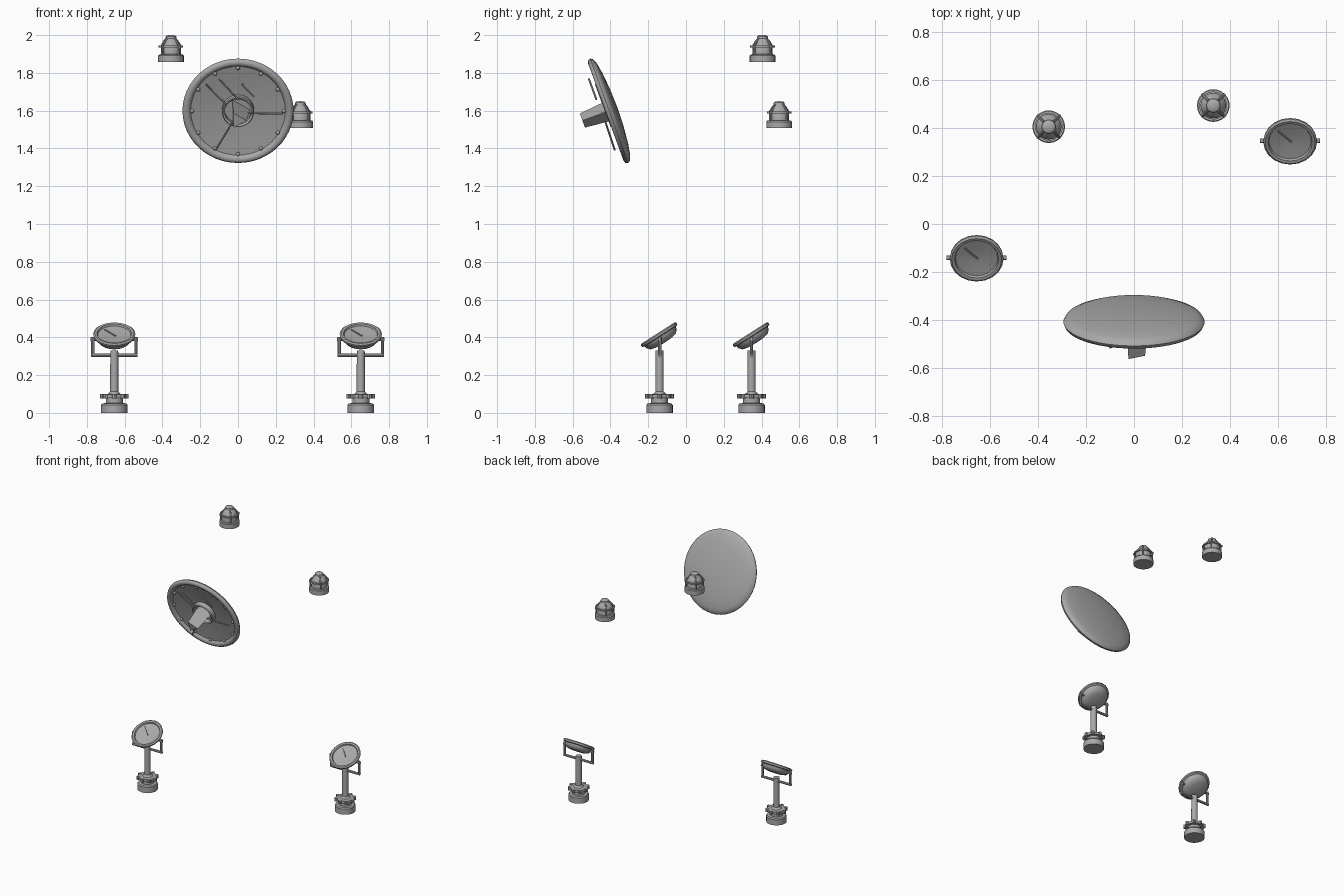
import bpy, bmesh, math
from mathutils import Matrix, Vector

cube = bpy.data.objects.get("Cube")
if cube:
    bpy.data.objects.remove(cube, do_unlink=True)

GREY = (0.4, 0.4, 0.4, 1)
metal = bpy.data.materials.new("plain_grey")
metal.use_nodes = True
metal.diffuse_color = GREY
metal.node_tree.nodes["Principled BSDF"].inputs["Base Color"].default_value = GREY


def finish(name, bm, frame, angle=35):
    """Turn a bmesh into a shaded, placed object."""
    bmesh.ops.remove_doubles(bm, verts=bm.verts, dist=0.0002)
    bmesh.ops.recalc_face_normals(bm, faces=bm.faces)
    mesh = bpy.data.meshes.new(name)
    bm.to_mesh(mesh)
    bm.free()
    mesh.materials.append(metal)
    ob = bpy.data.objects.new(name, mesh)
    bpy.context.collection.objects.link(ob)
    ob.matrix_world = frame
    bpy.ops.object.select_all(action='DESELECT')
    ob.select_set(True)
    bpy.context.view_layer.objects.active = ob
    bpy.ops.object.shade_smooth_by_angle(angle=math.radians(angle))
    return ob


def lathe(name, profile, frame, steps=24, angle=35):
    """Spin a (radius, height) profile about the local z axis."""
    bm = bmesh.new()
    verts = [bm.verts.new((r, 0, h)) for r, h in profile]
    edges = [bm.edges.new(pair) for pair in zip(verts, verts[1:])]
    bmesh.ops.spin(bm, geom=verts + edges, cent=(0, 0, 0), axis=(0, 0, 1),
                   angle=math.tau, steps=steps, use_merge=True)
    return finish(name, bm, frame, angle)


def add_rod(bm, a, b, r1, r2=None, sides=8):
    """Add a straight bar between two points."""
    a, b = Vector(a), Vector(b)
    turn = (b - a).to_track_quat('Z', 'Y').to_matrix().to_4x4()
    bmesh.ops.create_cone(bm, cap_ends=True, segments=sides, radius1=r1,
                          radius2=r1 if r2 is None else r2, depth=(b - a).length,
                          matrix=Matrix.Translation((a + b) / 2) @ turn)


def rods(name, pairs, r, frame, sides=8):
    bm = bmesh.new()
    for a, b in pairs:
        add_rod(bm, a, b, r, sides=sides)
    return finish(name, bm, frame)


def around(count, radius, height, start=0.0):
    for i in range(count):
        t = start + math.tau * i / count
        yield Vector((radius * math.cos(t), radius * math.sin(t), height))


# Large round dish, facing forward and a little down
dish = Matrix.Translation((0, -0.405, 1.6)) @ Matrix.Rotation(math.radians(110), 4, 'X')
lathe("dish_shell", [(0, -0.045), (0.1, -0.042), (0.2, -0.033), (0.26, -0.022),
                     (0.285, -0.012), (0.294, 0.002), (0.288, 0.016), (0.274, 0.021),
                     (0.258, 0.016), (0.25, 0.002), (0.17, -0.008), (0.08, -0.014),
                     (0, -0.016)], dish, 48, 50)
lathe("dish_hub_ring", [(0.07, -0.014), (0.085, -0.014), (0.085, 0.018), (0.08, 0.024),
                        (0.07, 0.018), (0.07, -0.014)], dish, 32)
bm = bmesh.new()
for p in around(12, 0.243, 0.006):
    bmesh.ops.create_uvsphere(bm, u_segments=8, v_segments=6, radius=0.011,
                              matrix=Matrix.Translation(p))
finish("dish_bolts", bm, dish)

# Three-sided horn and its thin stays
horn = bmesh.new()
bmesh.ops.create_cone(horn, cap_ends=True, segments=3, radius1=0.064, radius2=0.046,
                      depth=0.165, matrix=Matrix.Translation((0, 0, 0.07)))
low = min(horn.verts, key=lambda v: v.co.y)
if abs(max(v.co.x for v in horn.verts)) < 0.06:
    bmesh.ops.rotate(horn, verts=horn.verts, matrix=Matrix.Rotation(-math.pi / 2, 3, 'Z'))
finish("dish_horn", horn, dish, 20)
stays = []
for turn in (0, 240):
    t = math.radians(turn)
    d = Vector((math.cos(t), math.sin(t), 0))
    stays.append((d * 0.04 + Vector((0, 0, 0.04)), d * 0.238 + Vector((0, 0, 0.045))))
rods("dish_stays", stays, 0.005, dish)
rods("dish_slanted_bars", [((-0.1, 0.195, 0.045), (0, 0.08, 0.045)),
                           ((-0.17, 0.155, 0.02), (-0.06, 0.04, 0.02)),
                           ((0.02, 0.15, 0), (0.085, 0.08, 0))], 0.005, dish, 6)


# Floodlight on a post
def floodlight(side, x, y):
    base = Matrix.Translation((x, y, 0))
    lathe(side + "_post", [(0, 0), (0.07, 0), (0.07, 0.042), (0.064, 0.05), (0.045, 0.052),
                           (0.045, 0.08), (0.064, 0.08), (0.064, 0.098), (0.035, 0.1),
                           (0.022, 0.112), (0.021, 0.33), (0, 0.33)], base)
    rods(side + "_flange_lugs", [(p, p + Vector((0, 0, 0.024)))
                                 for p in around(8, 0.064, 0.077)], 0.012, base)
    # U-shaped yoke with side pivots
    w, low, high = 0.115, 0.305, 0.402
    yoke = [((-w - 0.008, 0, low), (w + 0.008, 0, low))]
    for s in (-1, 1):
        yoke.append(((s * w, 0, low), (s * w, 0, high)))
        yoke.append(((s * (w + 0.01), 0, 0.39), (s * 0.085, 0, 0.39)))
    rods(side + "_yoke", yoke, 0.009, base)
    # Tilted lamp head
    head = base @ Matrix.Translation((0, -0.005, 0.418)) @ Matrix.Rotation(math.radians(32.5), 4, 'X')
    lathe(side + "_lamp_head", [(0, -0.056), (0.05, -0.054), (0.08, -0.046), (0.094, -0.03),
                                (0.098, -0.016), (0.11, -0.012), (0.112, 0), (0.104, 0.006),
                                (0.092, 0.004), (0.088, -0.006), (0.04, -0.012), (0, -0.014)],
          head, 20, 40)
    rods(side + "_lamp_bar", [((-0.05, 0.05, -0.004), (0.006, -0.006, -0.008))], 0.004, head, 6)


floodlight("right_floodlight", -0.655, -0.14)
floodlight("left_floodlight", 0.65, 0.347)


# Caged lantern
def lantern(side, x, y, z):
    base = Matrix.Translation((x, y, z))
    lathe(side + "_body", [(0, 0), (0.068, 0), (0.068, 0.034), (0.063, 0.04), (0.053, 0.042),
                           (0.053, 0.092), (0.046, 0.102), (0.038, 0.116), (0.03, 0.124),
                           (0.028, 0.136), (0.02, 0.142), (0, 0.143)], base)
    lathe(side + "_cage_ring", [(0.056, 0.078), (0.065, 0.078), (0.065, 0.088),
                                (0.056, 0.088), (0.056, 0.078)], base)
    ribs = []
    for low, mid, top in zip(around(4, 0.059, 0.035, math.pi / 4),
                             around(4, 0.061, 0.088, math.pi / 4),
                             around(4, 0.029, 0.126, math.pi / 4)):
        ribs += [(low, mid), (mid, top)]
    rods(side + "_cage_ribs", ribs, 0.0055, base)
    rods(side + "_cage_lugs", [(p, p * 1.0 + Vector((0, 0, 0.014)))
                               for p in around(4, 0.062, 0.076, math.pi / 4)], 0.008, base)


lantern("right_lantern", -0.355, 0.405, 1.857)
lantern("left_lantern", 0.33, 0.493, 1.507)
